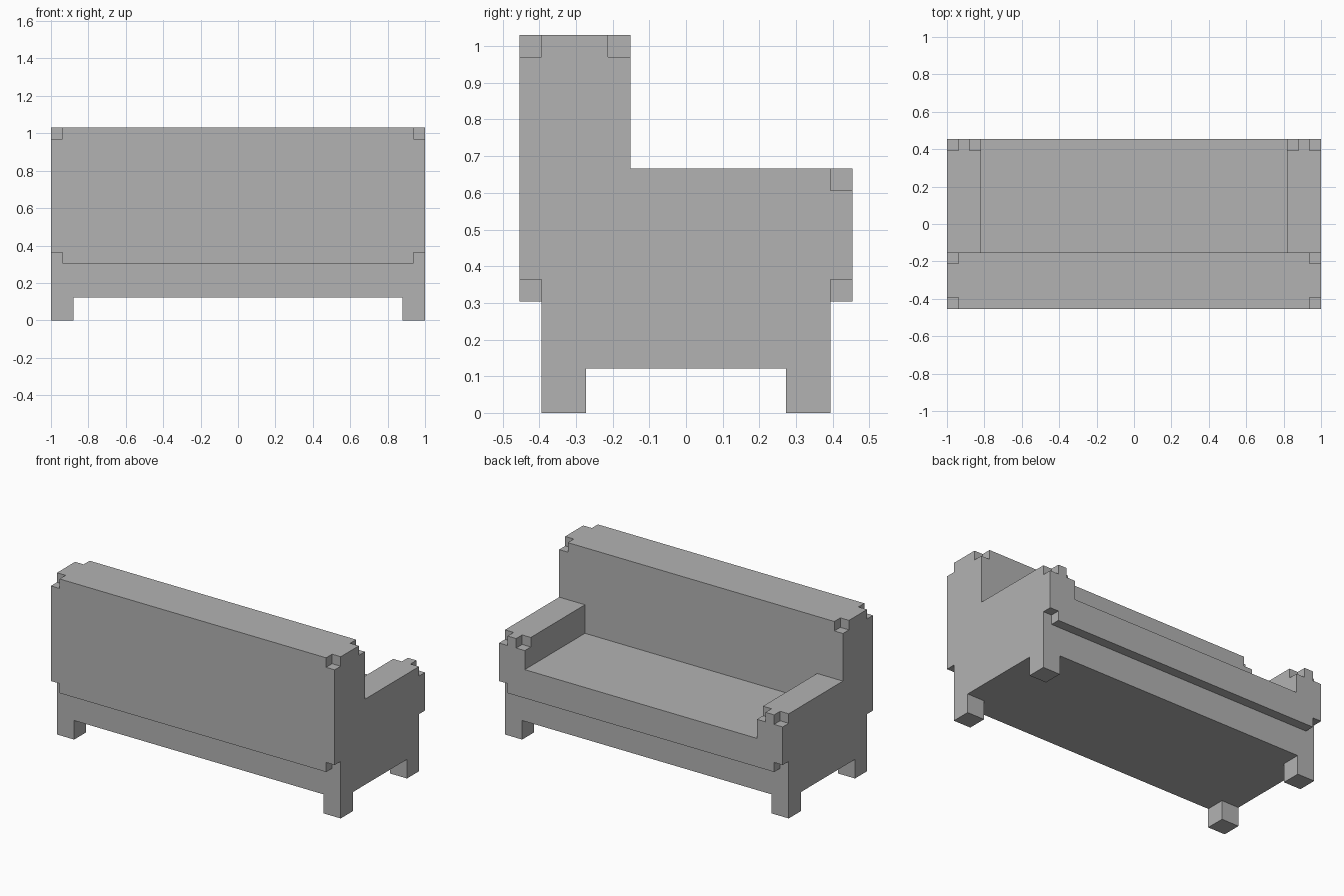
import bpy
import bmesh
from mathutils import Matrix, Vector

U = 2 / 33  # one block unit; the sofa is 33 blocks long

cube = bpy.data.objects.get("Cube")
if cube:
    bpy.data.objects.remove(cube, do_unlink=True)

grey = bpy.data.materials.new("plain grey")
grey.use_nodes = True
grey.diffuse_color = (0.45, 0.45, 0.45, 1)
grey.node_tree.nodes["Principled BSDF"].inputs["Base Color"].default_value = grey.diffuse_color


def boxes(name, spans):
    """One object made of boxes, each given by low and high corners in blocks."""
    bm = bmesh.new()
    for low, high in spans:
        low, high = Vector(low) * U, Vector(high) * U
        place = Matrix.Translation((low + high) / 2) @ Matrix.Diagonal((*(high - low), 1))
        bmesh.ops.create_cube(bm, size=1, matrix=place)
    mesh = bpy.data.meshes.new(name)
    bm.to_mesh(mesh)
    bm.free()
    mesh.materials.append(grey)
    obj = bpy.data.objects.new(name, mesh)
    bpy.context.collection.objects.link(obj)
    return obj


def notch(obj, corners):
    """Cut a one-block notch out of each given corner."""
    one = Vector((1, 1, 1))
    cutter = boxes("notch_cutter", [(Vector(c) - one, Vector(c) + one) for c in corners])
    cutter.hide_render = True
    mod = obj.modifiers.new("notches", 'BOOLEAN')
    mod.operation = 'DIFFERENCE'
    mod.solver = 'EXACT'
    mod.object = cutter
    bpy.context.view_layer.objects.active = obj
    bpy.ops.object.modifier_apply(modifier=mod.name)
    bpy.data.objects.remove(cutter, do_unlink=True)


END, DEEP = 16.5, 7.5   # half length and half depth
INNER = END - 3         # inner side of the arms
BACK = -2.5             # seat side of the backrest

# Base and seat
boxes("base", [((-END, -6.5, 2), (END, 6.5, 5))])
boxes("seat", [((-INNER, BACK, 5), (INNER, DEEP, 8))])

# Backrest with notched corners
backrest = boxes("backrest", [((-END, -DEEP, 5), (END, BACK, 17))])
notch(backrest, [(x, y, z) for x in (-END, END)
                 for y, z in ((-DEEP, 5), (-DEEP, 17), (BACK, 17))])

# Arms and legs on both sides
for side, s in (("left", 1), ("right", -1)):
    x0, x1 = sorted((s * INNER, s * END))
    arm = boxes(side + "_arm", [((x0, BACK, 5), (x1, DEEP, 11))])
    notch(arm, [(s * END, DEEP, 5), (s * END, DEEP, 11), (s * INNER, DEEP, 11)])
    x0, x1 = sorted((s * (END - 2), s * END))
    for end, y in (("front", -6.5), ("back", 4.5)):
        boxes(f"{end}_{side}_leg", [((x0, y, 0), (x1, y + 2, 2))])
